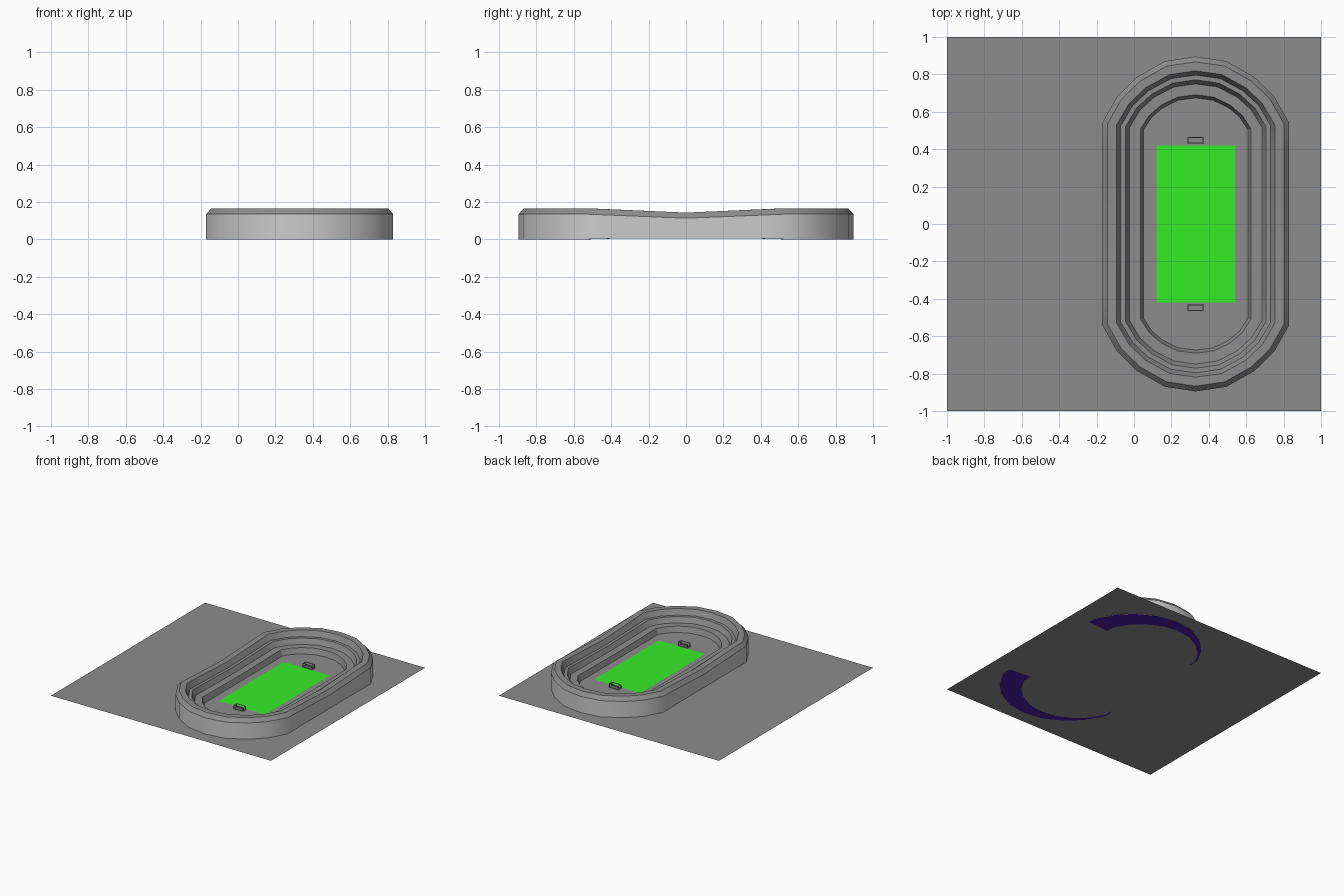
import bpy, bmesh

if "Cube" in bpy.data.objects:
    bpy.data.objects.remove(bpy.data.objects["Cube"])

CX = 0.33  # stadium centre in x


def colour(name, r, g, b):
    mat = bpy.data.materials.new(name)
    mat.diffuse_color = (r, g, b, 1)
    mat.use_nodes = True
    mat.node_tree.nodes["Principled BSDF"].inputs["Base Color"].default_value = mat.diffuse_color
    return mat


GREEN = colour("grass_green", 0.037, 0.84, 0.022)
DARK = colour("dark_grey", 0.265, 0.265, 0.265)
LIGHT = colour("light_grey", 0.8, 0.8, 0.8)
PURPLE = colour("underside_purple", 0.065, 0.012, 0.39)


def make_object(name, bm, *materials):
    mesh = bpy.data.meshes.new(name)
    bm.to_mesh(mesh)
    bm.free()
    obj = bpy.data.objects.new(name, mesh)
    bpy.context.collection.objects.link(obj)
    for mat in materials:
        mesh.materials.append(mat)
    return obj


def flat_plane(name, x, z, sx, sy, material):
    bm = bmesh.new()
    bm.faces.new([bm.verts.new((x + i * sx / 2, j * sy / 2, z))
                  for i, j in ((-1, -1), (1, -1), (1, 1), (-1, 1))])
    return make_object(name, bm, material)


# One quarter of the rounded end, as fractions of its width and depth
CAP = [(1, 0), (0.84, 0.40), (0.63, 0.69), (0.33, 0.93), (0, 1)]
# Fractions along half of the straight side
SIDE = [0, 0.4, 0.72]


def outline(inset, z, dip, shift=0):
    """Closed loop inset from the outer wall; the long sides sink by dip."""
    y0 = 0.54 - 0.16 * inset
    rx, ry = 0.5 - inset, 0.895 - inset - y0
    quarter = [(rx, y0 * f, z - dip * (1 - f)) for f in SIDE]
    quarter += [(rx * u, y0 + ry * v, z) for u, v in CAP]
    if z == 0:  # underside lifts a little along the straight sides
        quarter = [(x, y, 0.004 if y < y0 - 0.01 else 0) for x, y, _ in quarter]
    half = quarter + [(-x, y, h) for x, y, h in quarter[-2::-1]]
    full = half + [(x, -y, h) for x, y, h in half[-2:0:-1]]
    return [(CX + shift + x, y, h) for x, y, h in full]


# Stand cross-section: (inset, height, dip), from underside over the rim to the floor
PROFILE = [
    (0.100, 0, 0, -0.09), (0, 0, 0),
    (0, 0.135, 0.022), (0.028, 0.166, 0.023),
    (0.076, 0.166, 0.023), (0.099, 0.122, 0.014),
    (0.124, 0.122, 0.014), (0.146, 0.079, 0.006),
    (0.204, 0.079, 0.006), (0.221, 0.034, 0),
]
bm = bmesh.new()
rings = [[bm.verts.new(p) for p in outline(*row)] for row in PROFILE]
for k, (a, b) in enumerate(zip(rings, rings[1:])):
    n = len(a)
    for i in range(n):
        j = (i + 1) % n
        face = bm.faces.new((a[i], a[j], b[j], b[i]))
        face.material_index = (2, 1)[k] if k < 2 else 0
bm.faces.new(rings[-1])  # arena floor
bmesh.ops.recalc_face_normals(bm, faces=bm.faces[:])
stand = make_object("stadium_stand", bm, DARK, LIGHT, PURPLE)
bpy.context.view_layer.objects.active = stand
stand.select_set(True)
bpy.ops.object.shade_smooth_by_angle(angle=0.52)

# Surrounding ground slab and playing field
flat_plane("ground_slab", 0, 0.002, 2, 2, DARK)
flat_plane("playing_field", CX, 0.037, 0.42, 0.84, GREEN)

# Goal frames behind each end of the field
for side, name in ((-1, "front_goal"), (1, "back_goal")):
    bm = bmesh.new()
    bmesh.ops.create_cube(bm, size=1)
    bmesh.ops.scale(bm, vec=(0.082, 0.032, 0.03), verts=bm.verts)
    bmesh.ops.translate(bm, vec=(CX, side * 0.448, 0.05), verts=bm.verts)
    goal = make_object(name, bm, DARK)
    frame = goal.modifiers.new("bars", 'WIREFRAME')
    frame.thickness = 0.007
    frame.use_even_offset = True
